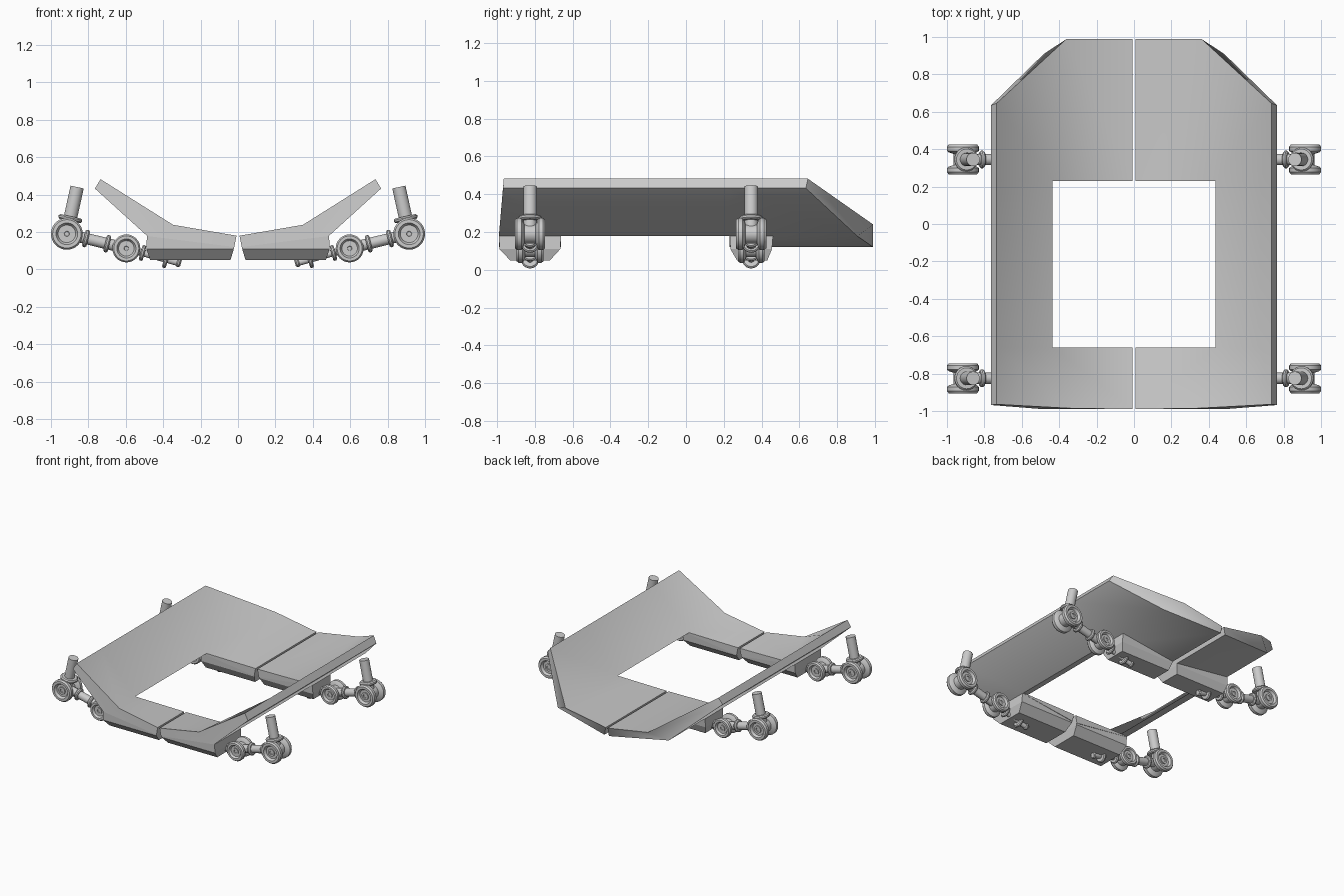
import bpy, bmesh, math
from mathutils import Vector, Matrix

if "Cube" in bpy.data.objects:
    bpy.data.objects.remove(bpy.data.objects["Cube"])

grey = bpy.data.materials.new("plain_grey")
grey.diffuse_color = (0.6, 0.6, 0.6, 1)
grey.use_nodes = True
grey.node_tree.nodes["Principled BSDF"].inputs["Base Color"].default_value = grey.diffuse_color


def finish(name, bm, angle=0):
    """Turn a right-hand part into an object mirrored across x."""
    bmesh.ops.recalc_face_normals(bm, faces=bm.faces[:])
    mesh = bpy.data.meshes.new(name)
    bm.to_mesh(mesh)
    bm.free()
    mesh.materials.append(grey)
    ob = bpy.data.objects.new(name, mesh)
    bpy.context.collection.objects.link(ob)
    mod = ob.modifiers.new("mirror", 'MIRROR')
    mod.use_mirror_merge = False
    if angle:
        bpy.ops.object.select_all(action='DESELECT')
        ob.select_set(True)
        bpy.context.view_layer.objects.active = ob
        bpy.ops.object.shade_smooth_by_angle(angle=math.radians(angle))
    return ob


def loft(bm, rings, caps=True):
    """Skin equal-length rings of points, optionally capping both ends."""
    vs = [[bm.verts.new(p) for p in r] for r in rings]
    n = len(vs[0])
    for a, b in zip(vs, vs[1:]):
        for i in range(n):
            j = (i + 1) % n
            bm.faces.new((a[i], a[j], b[j], b[i]))
    if caps:
        bm.faces.new(vs[0])
        bm.faces.new(vs[-1])
    return vs


def block(name, levels):
    """Stack rectangles (z, x0, x1, y0, y1) into a chamfered block."""
    bm = bmesh.new()
    loft(bm, [[(a, c, z), (b, c, z), (b, d, z), (a, d, z)]
              for z, a, b, c, d in levels])
    finish(name, bm)


def lathe(bm, profile, origin, axis, n=24):
    """Spin (radius, height) pairs about an axis through origin."""
    rot = Vector((0, 0, 1)).rotation_difference(Vector(axis).normalized())
    mat = Matrix.Translation(origin) @ rot.to_matrix().to_4x4()
    loft(bm, [[mat @ Vector((r * math.cos(2 * math.pi * i / n),
                             r * math.sin(2 * math.pi * i / n), h))
               for i in range(n)] for r, h in profile])


# Split deck: floor and raised wing at both ends, joined by a side strip
def opening(y):
    return [(0.008, y, 0.18), (0.435, y, 0.185), (0.735, y, 0.482),
            (0.765, y, 0.432), (0.485, y, 0.178), (0.02, y, 0.12)]


front = [(0.008, -0.99, 0.18), (0.347, -0.985, 0.238), (0.735, -0.964, 0.482),
         (0.765, -0.968, 0.432), (0.485, -0.99, 0.178), (0.02, -0.99, 0.12)]
rear = [(0.008, 0.99, 0.18), (0.36, 0.99, 0.24), (0.735, 0.645, 0.482),
        (0.765, 0.634, 0.432), (0.485, 0.907, 0.178), (0.02, 0.99, 0.12)]
bm = bmesh.new()
ends = [loft(bm, [front, opening(-0.66)], False),
        loft(bm, [opening(0.23), rear], False)]
for ring in ends[0] + ends[1]:
    bm.faces.new([ring[i] for i in (0, 1, 4, 5)])
for ring in (ends[0][0], ends[1][1]):
    bm.faces.new(ring[1:5])
loft(bm, [opening(-0.66)[1:5], opening(0.23)[1:5]], False)
bmesh.ops.remove_doubles(bm, verts=bm.verts[:], dist=0.0005)
finish("deck_half", bm, 50)

# Chamfered blocks under the deck
block("front_block", [(0.178, 0.01, 0.487, -0.989, -0.661),
                      (0.11, 0.022, 0.49, -0.987, -0.665),
                      (0.05, 0.04, 0.47, -0.93, -0.72)])
block("rear_block", [(0.178, 0.01, 0.487, 0.232, 0.46),
                     (0.11, 0.022, 0.49, 0.235, 0.455),
                     (0.05, 0.04, 0.47, 0.27, 0.43)])

# Spool half: core, flared rim, dished face and raised centre cap
SPOOL = [(0.05, 0), (0.05, 0.03), (0.075, 0.038), (0.085, 0.046), (0.085, 0.068),
         (0.076, 0.08), (0.058, 0.08), (0.047, 0.062), (0.028, 0.062),
         (0.028, 0.07), (0.014, 0.07), (0.012, 0.064)]


def spool(name, centre, scale):
    bm = bmesh.new()
    prof = [(r * scale, h * scale) for r, h in SPOOL]
    lathe(bm, prof, centre, (0, 1, 0), 32)
    lathe(bm, prof, centre, (0, -1, 0), 32)
    finish(name, bm, 35)


def rod(name, a, b, radius, flanges):
    """Straight rod; each flange is (distance, radius, thickness)."""
    a, b = Vector(a), Vector(b)
    prof = [(radius, 0)]
    for d, r, t in flanges:
        c = t * 0.3
        prof += [(radius, d - t / 2), (r - c, d - t / 2), (r, d - t / 2 + c),
                 (r, d + t / 2 - c), (r - c, d + t / 2), (radius, d + t / 2)]
    prof.append((radius, (b - a).length))
    bm = bmesh.new()
    lathe(bm, prof, a, b - a)
    finish(name, bm, 35)


# Jointed arms, front pair and rear pair
for tag, y in (("front", -0.825), ("rear", 0.345)):
    knee, tip = (0.597, y, 0.112), (0.915, y, 0.19)
    spool(tag + "_inner_joint", knee, 0.88)
    spool(tag + "_outer_joint", tip, 1.0)
    rod(tag + "_anchor_rod", knee, (0.305, y, 0.032), 0.018,
        [(0.09, 0.043, 0.022), (0.22, 0.047, 0.022), (0.29, 0.024, 0.02)])
    rod(tag + "_link_rod", knee, tip, 0.03,
        [(0.105, 0.047, 0.024), (0.222, 0.047, 0.024)])
    rod(tag + "_post", tip, (0.86, y, 0.44), 0.036, [(0.083, 0.064, 0.026)])
